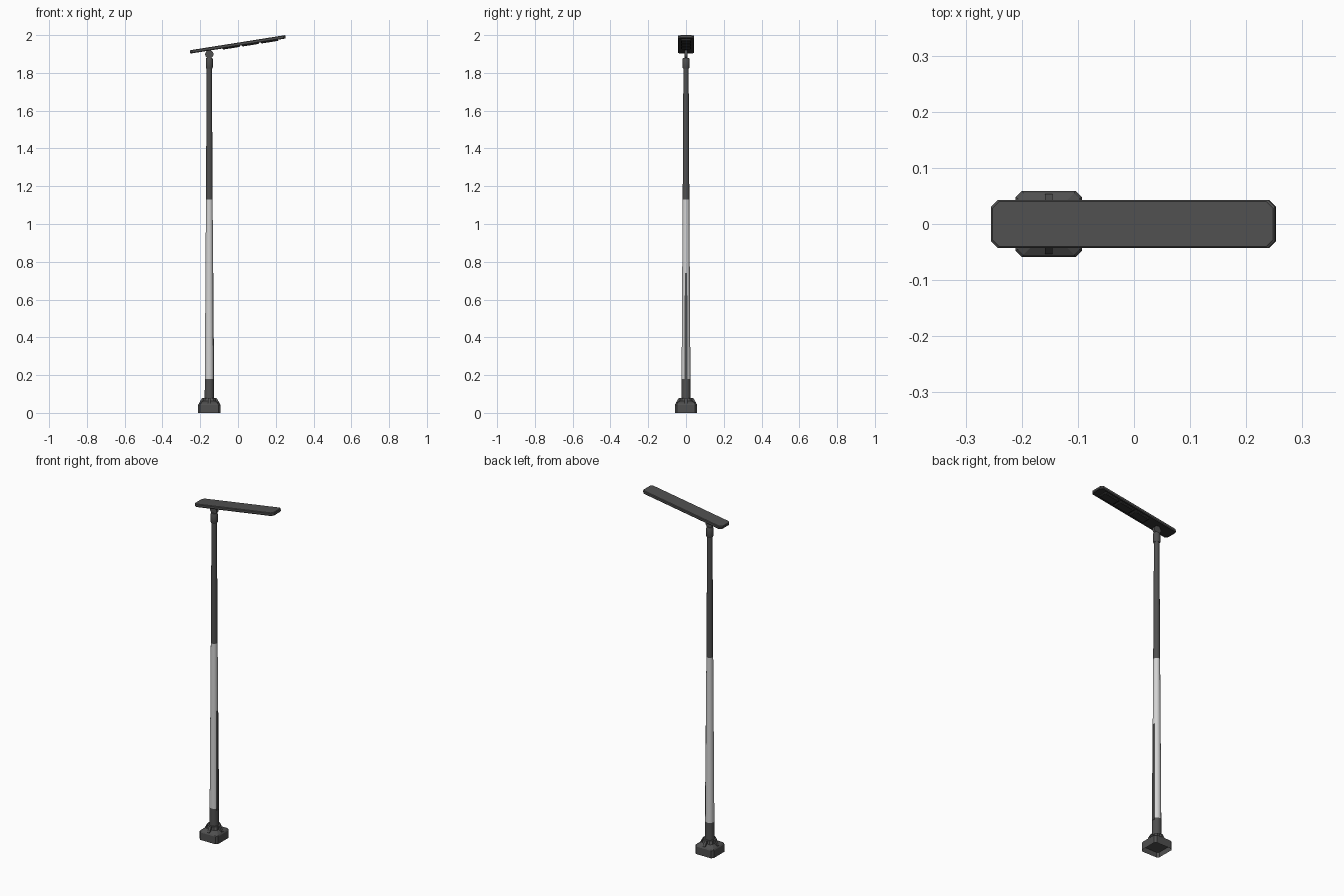
import bpy, bmesh, math
from mathutils import Matrix, Vector

if "Cube" in bpy.data.objects:
    bpy.data.objects.remove(bpy.data.objects["Cube"])

PX = -0.152                      # pole axis


def mat(name, c):
    m = bpy.data.materials.new(name)
    m.diffuse_color = (c, c, c * 1.0, 1)
    m.use_nodes = True
    m.node_tree.nodes["Principled BSDF"].inputs["Base Color"].default_value = m.diffuse_color
    return m


DARK = mat("dark grey", 0.08)
LIGHT = mat("light grey", 0.65)
BLACK = mat("near black", 0.035)


def finish(name, bm, mats, smooth=False):
    bmesh.ops.recalc_face_normals(bm, faces=bm.faces)
    me = bpy.data.meshes.new(name)
    bm.to_mesh(me)
    bm.free()
    for m in mats:
        me.materials.append(m)
    ob = bpy.data.objects.new(name, me)
    bpy.context.collection.objects.link(ob)
    if smooth:
        bpy.context.view_layer.objects.active = ob
        ob.select_set(True)
        bpy.ops.object.shade_smooth_by_angle(angle=math.radians(35))
        ob.select_set(False)
    return ob


def loft(bm, rings):
    """Skin closed rings of points and cap both ends; returns the caps."""
    vs = [[bm.verts.new(p) for p in r] for r in rings]
    n = len(vs[0])
    for a, b in zip(vs, vs[1:]):
        for i in range(n):
            bm.faces.new((a[i], a[(i + 1) % n], b[(i + 1) % n], b[i]))
    return bm.faces.new(vs[0][::-1]), bm.faces.new(vs[-1])


def circle(r, z, n=16):
    return [(PX + r * math.cos(2 * math.pi * (i + .5) / n),
             r * math.sin(2 * math.pi * (i + .5) / n), z) for i in range(n)]


def cut_rect(hx, hy, c, z, x0=0.0):
    """Rectangle with cut corners."""
    pts = [(hx, hy - c), (hx - c, hy), (c - hx, hy), (-hx, hy - c),
           (-hx, c - hy), (c - hx, -hy), (hx - c, -hy), (hx, c - hy)]
    return [(x0 + x, y, z) for x, y in pts]


# Base foot with a hollow underside
bm = bmesh.new()
bottom, _ = loft(bm, [cut_rect(.059, .059, .011, 0, PX),
                      cut_rect(.059, .059, .011, .043, PX),
                      cut_rect(.055, .055, .010, .049, PX),
                      cut_rect(.034, .034, .010, .062, PX),
                      cut_rect(.030, .030, .012, .080, PX)])
bmesh.ops.inset_region(bm, faces=[bottom], thickness=.02)
bmesh.ops.translate(bm, verts=bottom.verts, vec=(0, 0, .03))
finish("base_foot", bm, [DARK])

# Four gusset ribs on the foot
bm = bmesh.new()
profile = [(.015, .040), (.054, .040), (.053, .054), (.038, .080), (.015, .080)]
for k in range(4):
    rot = Matrix.Rotation(k * math.pi / 2, 3, 'Z')
    loft(bm, [[rot @ Vector((r, s * .007, z)) + Vector((PX, 0, 0))
               for r, z in profile] for s in (-1, 1)])
finish("base_ribs", bm, [DARK])

# Tapered pole, light in the middle by height
bm = bmesh.new()
loft(bm, [circle(r, z) for r, z in
          [(.025, .06), (.024, .18), (.018, 1.13), (.014, 1.84)]])
for f in bm.faces:
    f.material_index = 1 if .18 < f.calc_center_median().z < 1.13 else 0
finish("pole", bm, [DARK, LIGHT], True)

# Narrow dark strip on the right side of the pole
bm = bmesh.new()
loft(bm, [[(PX + r - .005, -w, z), (PX + r + .001, -w, z),
           (PX + r + .001, w, z), (PX + r - .005, w, z)]
          for r, w, z in [(.024, .009, .17), (.0205, .006, .74)]])
finish("pole_strip", bm, [DARK])

# Collar at the top of the pole
bm = bmesh.new()
loft(bm, [circle(r, z) for r, z in
          [(.016, 1.822), (.019, 1.828), (.019, 1.872), (.016, 1.880)]])
finish("top_collar", bm, [DARK], True)

# Swivel disc and neck under the head
bm = bmesh.new()
loft(bm, [[(PX + .022 * math.cos(a * math.pi / 10), y,
            1.898 + .022 * math.sin(a * math.pi / 10)) for a in range(20)]
          for y in (-.008, .008)])
finish("swivel_joint", bm, [DARK], True)

# Lamp head: slim tilted panel with a recessed underside
TILT = Matrix.Translation((-.001, 0, 1.951)) @ Matrix.Rotation(math.radians(-9), 4, 'Y')
bm = bmesh.new()
under, _ = loft(bm, [cut_rect(.253, .040, .012, -.009),
                     cut_rect(.256, .043, .012, -.005),
                     cut_rect(.256, .043, .012, .006),
                     cut_rect(.253, .040, .012, .009)])
bmesh.ops.inset_region(bm, faces=[under], thickness=.010)
under.material_index = 1
bmesh.ops.translate(bm, verts=under.verts, vec=(0, 0, .004))
bm.transform(TILT)
finish("lamp_head", bm, [DARK, BLACK])

# Three light modules on the underside
bm = bmesh.new()
for x in (-.037, .066, .169):
    loft(bm, [cut_rect(.046, .027, .004, -.004, x),
              cut_rect(.046, .027, .004, -.012, x),
              cut_rect(.042, .023, .004, -.015, x)])
bm.transform(TILT)
finish("light_modules", bm, [BLACK])
